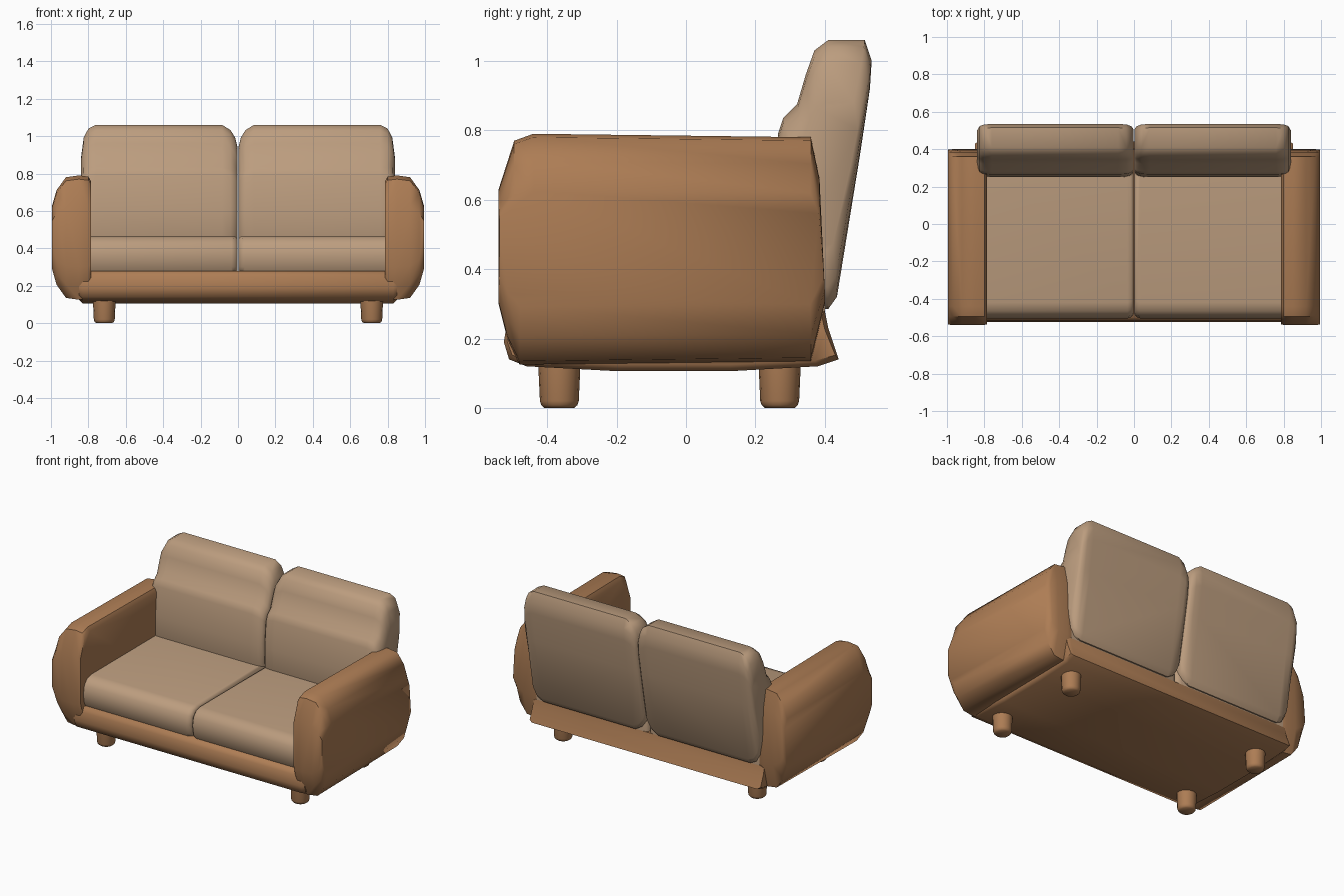
import bpy, bmesh, math

if "Cube" in bpy.data.objects:
    bpy.data.objects.remove(bpy.data.objects["Cube"])


def material(name, rgb):
    m = bpy.data.materials.new(name)
    m.diffuse_color = (*rgb, 1)
    m.use_nodes = True
    m.node_tree.nodes["Principled BSDF"].inputs["Base Color"].default_value = m.diffuse_color
    return m


BROWN = material("brown_leather", (0.42, 0.205, 0.09))
TAN = material("tan_cushion", (0.50, 0.335, 0.21))


def loft(name, rings, mat, angle=50):
    """Bridge equal-length rings of points and cap both ends."""
    bm = bmesh.new()
    loops = [[bm.verts.new(p) for p in ring] for ring in rings]
    n = len(loops[0])
    for a, b in zip(loops, loops[1:]):
        for i in range(n):
            j = (i + 1) % n
            bm.faces.new((a[i], a[j], b[j], b[i]))
    bm.faces.new(loops[0])
    bm.faces.new(loops[-1])
    bmesh.ops.recalc_face_normals(bm, faces=bm.faces)
    me = bpy.data.meshes.new(name)
    bm.to_mesh(me)
    bm.free()
    ob = bpy.data.objects.new(name, me)
    bpy.context.collection.objects.link(ob)
    me.materials.append(mat)
    bpy.ops.object.select_all(action='DESELECT')
    bpy.context.view_layer.objects.active = ob
    ob.select_set(True)
    bpy.ops.object.shade_smooth_by_angle(angle=math.radians(angle))
    return ob


def sweep_x(name, profile, centre, stations, mat, side=1):
    """Side profile (y, z) placed at stations (x, y scale, z scale)."""
    cy, cz = centre
    loft(name, [[(side * x, cy + (y - cy) * sy, cz + (z - cz) * sz) for y, z in profile]
                for x, sy, sz in stations], mat)


# Base frame
base = [(-0.525, 0.19), (-0.51, 0.14), (-0.46, 0.12), (-0.2, 0.106), (0.13, 0.106),
        (0.38, 0.12), (0.44, 0.14), (0.41, 0.23), (0.40, 0.28), (-0.50, 0.28), (-0.515, 0.25)]
sweep_x("base_frame", base, (-0.05, 0.2),
        [(-0.85, 0.98, 0.8), (-0.83, 1, 1), (0.83, 1, 1), (0.85, 0.98, 0.8)], BROWN)

# Side outlines shared by the left and right parts
arm = [(-0.54, 0.30), (-0.54, 0.63), (-0.495, 0.77), (-0.44, 0.79), (0.36, 0.78),
       (0.385, 0.66), (0.40, 0.30), (0.36, 0.135), (-0.48, 0.125), (-0.515, 0.20)]
seat = [(-0.47, 0.26), (-0.495, 0.30), (-0.505, 0.36), (-0.495, 0.42), (-0.465, 0.455),
        (-0.42, 0.466), (0.38, 0.466), (0.40, 0.43), (0.40, 0.26)]
back = [(0.25, 0.42), (0.252, 0.60), (0.265, 0.79), (0.28, 0.835), (0.32, 0.875),
        (0.345, 0.96), (0.37, 1.03), (0.41, 1.06), (0.515, 1.06), (0.535, 1.0),
        (0.53, 0.92), (0.50, 0.72), (0.435, 0.32), (0.41, 0.285), (0.30, 0.29)]

for side, label in ((-1, "left"), (1, "right")):
    # Armrest with a rounded outer side
    sweep_x(label + "_arm", arm, (-0.07, 0.46),
            [(0.785, 0.99, 0.9), (0.80, 1, 0.98), (0.85, 1, 1), (0.92, 1, 0.97),
             (0.97, 1, 0.76), (0.995, 0.995, 0.50)], BROWN, side)
    # Seat cushion
    sweep_x(label + "_seat_cushion", seat, (-0.05, 0.35),
            [(0.002, 0.95, 0.88), (0.015, 0.985, 0.98), (0.035, 1, 1), (0.82, 1, 1)], TAN, side)
    # Back cushion
    sweep_x(label + "_back_cushion", back, (0.39, 0.66),
            [(0.002, 0.8, 0.70), (0.015, 0.92, 0.83), (0.04, 0.98, 0.93), (0.085, 1, 1),
             (0.76, 1, 1), (0.80, 0.98, 0.95), (0.825, 0.92, 0.83), (0.84, 0.75, 0.55)],
            TAN, side)
    # Tapered round legs
    for y, end in ((-0.365, "front"), (0.27, "back")):
        rings = [[(side * 0.715 + r * math.cos(a), y + r * math.sin(a), z)
                  for a in (2 * math.pi * i / 16 for i in range(16))]
                 for z, r in ((0, 0.043), (0.008, 0.052), (0.02, 0.056), (0.15, 0.062))]
        loft(label + "_" + end + "_leg", rings, BROWN)
